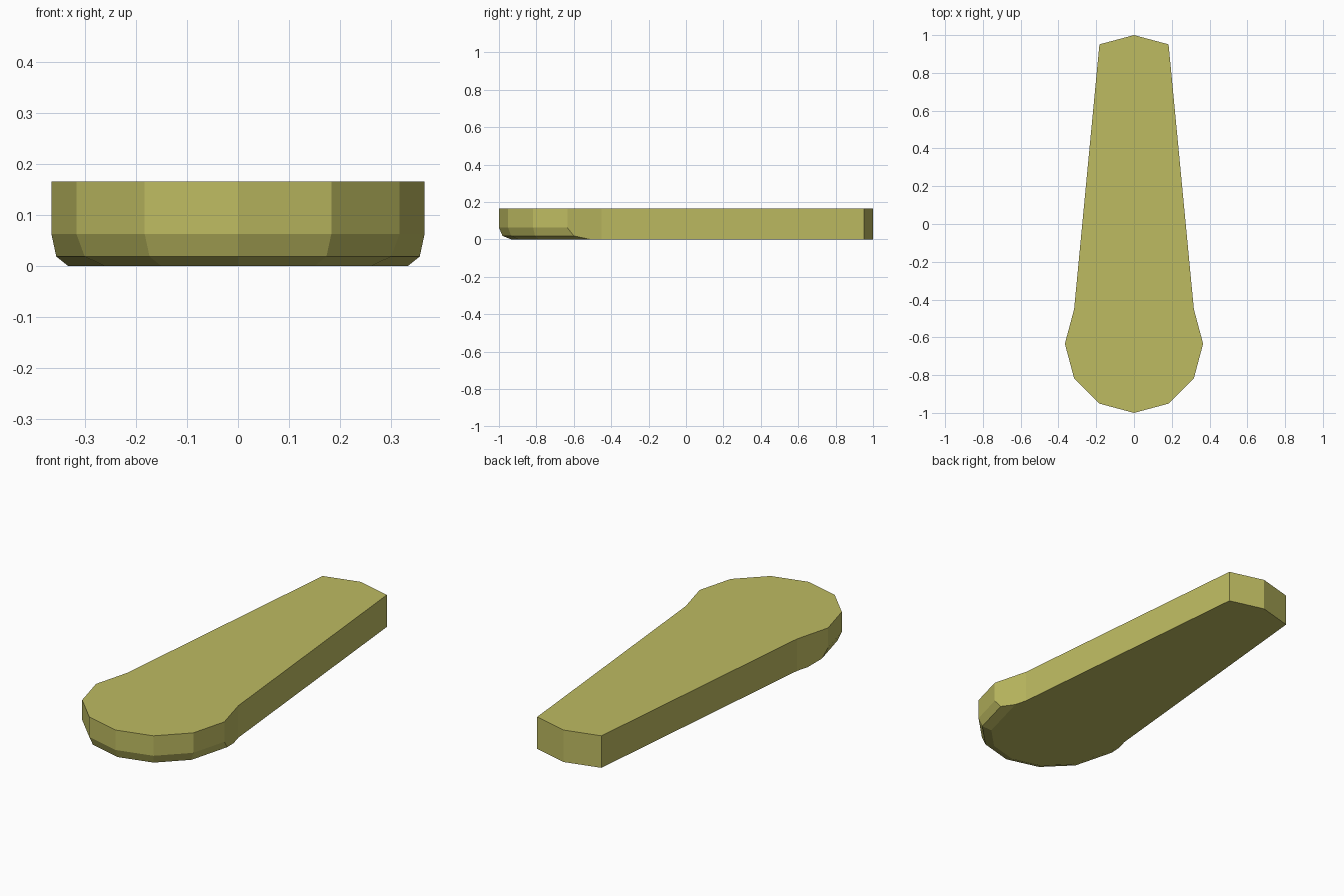
import bpy
import bmesh
from math import sin, cos, radians

cube = bpy.data.objects.get("Cube")
if cube:
    bpy.data.objects.remove(cube)

HEIGHT = 0.165
RADIUS = 0.366
CENTRE_Y = -0.634

# Olive yellow material
olive = bpy.data.materials.new("olive_yellow")
olive.use_nodes = True
colour = (0.515, 0.497, 0.12, 1)
olive.diffuse_color = colour
olive.node_tree.nodes["Principled BSDF"].inputs["Base Color"].default_value = colour

# Outline: rounded front head (a 12-sided arc) and a tapering tail with a shallow point
head = [(RADIUS * sin(radians(a)), CENTRE_Y - RADIUS * cos(radians(a)))
        for a in range(-120, 121, 30)]
outline = head + [(0.183, 0.951), (0, 1), (-0.183, 0.951)]

# Extrude the outline into a slab
bm = bmesh.new()
base = bm.faces.new([bm.verts.new((x, y, 0)) for x, y in outline])
slab = bmesh.ops.extrude_face_region(bm, geom=[base], use_keep_orig=True)
top_verts = [v for v in slab["geom"] if isinstance(v, bmesh.types.BMVert)]
bmesh.ops.translate(bm, verts=top_verts, vec=(0, 0, HEIGHT))
bmesh.ops.recalc_face_normals(bm, faces=bm.faces)

# Round off the underside around the front of the head
front_edges = [e for e in bm.edges
               if all(v.co.z < 0.01 and v.co.y < CENTRE_Y + 0.01 for v in e.verts)]
bmesh.ops.bevel(bm, geom=front_edges, offset=0.062, offset_type='OFFSET',
                segments=2, profile=0.5, affect='EDGES', clamp_overlap=False)
bmesh.ops.recalc_face_normals(bm, faces=bm.faces)

mesh = bpy.data.meshes.new("tapered_slab")
bm.to_mesh(mesh)
bm.free()
mesh.materials.append(olive)
slab_object = bpy.data.objects.new("tapered_slab", mesh)
bpy.context.collection.objects.link(slab_object)
